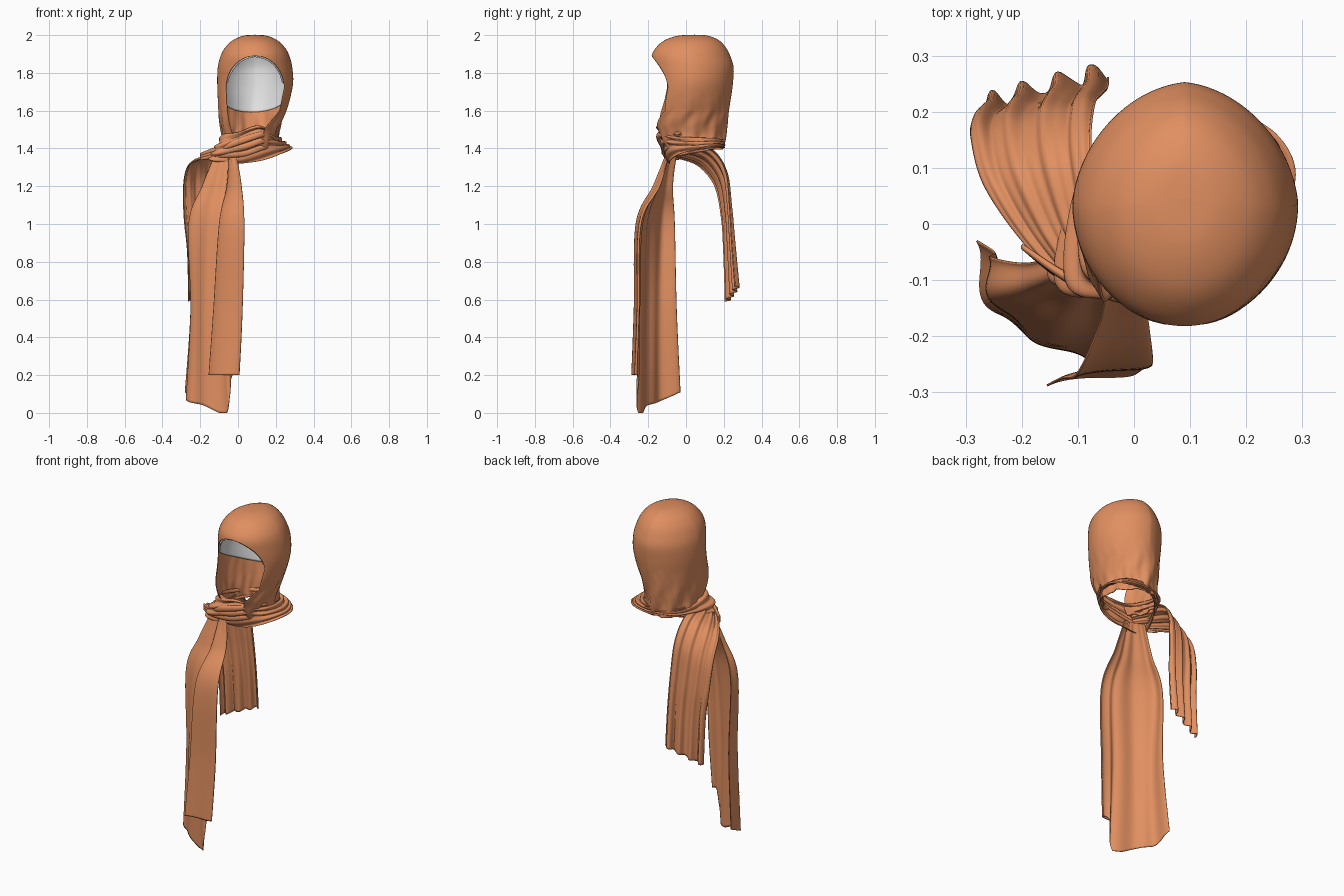
import bpy, bmesh
from math import sin, cos, pi, asin, sqrt
from mathutils import Vector

cube = bpy.data.objects.get("Cube")
if cube:
    bpy.data.objects.remove(cube, do_unlink=True)


def material(name, colour):
    mat = bpy.data.materials.new(name)
    mat.use_nodes = True
    mat.diffuse_color = (*colour, 1)
    mat.node_tree.nodes["Principled BSDF"].inputs["Base Color"].default_value = (*colour, 1)
    return mat


CLOTH = material("terracotta cloth", (0.75, 0.275, 0.117))
LINING = material("pale grey lining", (0.8, 0.8, 0.8))


def spline(points, t, closed=False):
    """Smooth value at t in 0..1 along a list of vectors."""
    n = len(points)
    spans = n if closed else n - 1
    s = t * spans
    i = min(int(s), spans - 1)
    f = s - i

    def pick(k):
        return points[k % n] if closed else points[max(0, min(n - 1, k))]
    a, b, c, d = (pick(i + k) for k in (-1, 0, 1, 2))
    return b + 0.5 * f * ((c - a) + f * ((2 * a - 5 * b + 4 * c - d) + f * (3 * (b - c) + d - a)))


def surface(name, point, nu, nv, mat, ripple=None, closed=False, thickness=0.004):
    """Grid surface from point(u, v), pushed along its normals by ripple(u, v)."""
    bm = bmesh.new()
    row = nu if closed else nu + 1
    uvs = [(i / nu, j / nv) for j in range(nv + 1) for i in range(row)]
    verts = [bm.verts.new(point(u, v)) for u, v in uvs]
    for j in range(nv):
        for i in range(nu):
            k = (i + 1) % row
            bm.faces.new([verts[j * row + i], verts[j * row + k],
                          verts[(j + 1) * row + k], verts[(j + 1) * row + i]])
    bm.normal_update()
    if ripple:
        shifts = [v.normal * ripple(*uv) for v, uv in zip(verts, uvs)]
        for v, shift in zip(verts, shifts):
            v.co += shift
    for v in verts:
        v.co.z = max(v.co.z, 0)
    for f in bm.faces:
        f.smooth = True
    bmesh.ops.remove_doubles(bm, verts=bm.verts[:], dist=0.0003)
    mesh = bpy.data.meshes.new(name)
    bm.to_mesh(mesh)
    bm.free()
    mesh.materials.append(mat)
    obj = bpy.data.objects.new(name, mesh)
    bpy.context.collection.objects.link(obj)
    solid = obj.modifiers.new("thickness", "SOLIDIFY")
    solid.thickness = thickness
    solid.offset = 0


def draped(name, rows, nu, nv, ripple, closed=False):
    """Cloth through rows of control points."""
    rows = [[Vector(p) for p in r] for r in rows]

    def point(u, v):
        return spline([spline(r, u, closed) for r in rows], v)
    surface(name, point, nu, nv, CLOTH, ripple, closed)


# Hood: height, middle x, half width, back y, front y
HOOD = [Vector(r) for r in (
    (2.0, .09, 0, .045, .045), (1.995, .09, .06, .115, -.04), (1.972, .09, .115, .172, -.11),
    (1.935, .09, .155, .208, -.155), (1.89, .09, .18, .232, -.18), (1.83, .09, .195, .25, -.18),
    (1.75, .091, .199, .247, -.174), (1.66, .084, .188, .236, -.185), (1.56, .07, .168, .222, -.2),
    (1.47, .063, .148, .208, -.165), (1.395, .07, .15, .197, -.1))]
# Lower face opening: height, right edge x, left edge x
OPENING = [(1.72, -.063, .245), (1.6, -.055, .218), (1.52, -.045, .155), (1.38, -.01, .1)]


def opening(z):
    if z >= OPENING[0][0]:
        half = 0.154 * sqrt(max(0, 1 - ((z - 1.72) / 0.17) ** 2))
        return .091 - half, .091 + half
    for top, low in zip(OPENING, OPENING[1:]):
        if z >= low[0]:
            f = (z - low[0]) / (top[0] - low[0])
            return [b + (a - b) * f for a, b in zip(top[1:], low[1:])]


def hood_point(reach, rise, scale, drop):
    """Shell of the hood; rise lifts its lower edge towards the face."""
    def point(u, v):
        z, mid_x, rx, back, front = spline(HOOD, v * (reach - rise * (2 * u - 1) ** 2))
        right, left = opening(z)
        lean = [max(-.95, min(.95, (x - mid_x) / max(rx, .01))) for x in (right, left)]
        if z >= 1.89:
            lean = [0, 0]
        start = -pi / 2 + asin(lean[1])
        a = start + (3 * pi / 2 + asin(lean[0]) - start) * u
        # the back of the head comes to a soft ridge
        size = scale * (1 - 0.1 * max(0, sin(a)) * abs(cos(a)))
        return Vector((mid_x + rx * cos(a) * size,
                       (back + front) / 2 + (back - front) / 2 * sin(a) * size, z - drop))
    return point


def hood_ripple(u, v):
    low = max(0, v - 0.66) / 0.34
    return low * (0.007 * sin(2 * pi * (7 * u + 2.5 * v)) + 0.003 * sin(2 * pi * (15 * u - 3 * v)))


surface("hood", hood_point(1, 0, 1, 0), 120, 100, CLOTH, hood_ripple)
surface("hood_lining", hood_point(.76, .17, .955, .008), 80, 70, LINING,
        lambda u, v: 0.002 * sin(9 * u + 14 * v) * v, thickness=0.002)

# Neck wrap: rings running from the gather, across the chin, round the back
draped("neck_wrap", [
    [(-.07, -.05, 1.485), (.0, -.115, 1.49), (.11, -.15, 1.52), (.185, -.08, 1.48),
     (.21, .05, 1.46), (.18, .15, 1.45), (.07, .19, 1.44), (-.05, .12, 1.44)],
    [(-.12, -.1, 1.4), (-.02, -.125, 1.42), (.11, -.125, 1.45), (.205, -.06, 1.43),
     (.255, .07, 1.425), (.215, .17, 1.425), (.08, .2, 1.42), (-.07, .13, 1.42)],
    [(-.15, -.09, 1.34), (0, -.09, 1.32), (.12, -.085, 1.335), (.22, -.03, 1.37),
     (.285, .09, 1.4), (.225, .175, 1.405), (.07, .195, 1.4), (-.06, .1, 1.39)]],
    140, 40, lambda u, v: 0.009 * sin(2 * pi * (4 * v + 2 * u)) * (1 - .5 * v), closed=True)


# Twisted rolls lying across the front of the wrap
def roll_point(lift):
    path = [Vector(p) for p in (
        (-.2, -.04, 1.345 + lift / 3), (-.1, -.105, 1.365 + lift / 2), (.03, -.105 - lift / 2, 1.375 + lift),
        (.13, -.1 - lift / 2, 1.405 + lift), (.215, -.03, 1.41 + lift))]

    def point(u, v):
        swell = 0.005 + 0.012 * sin(pi * u)
        a = 2 * pi * v
        return spline(path, u) + Vector((0, 0.6 * swell * cos(a), swell * sin(a)))
    return point


for i in range(3):
    surface(f"wrap_roll_{i + 1}", roll_point(i * 0.035), 40, 12, CLOTH)

# Short tail: over the shoulder and down the back
inner = [(-.05, -.09, 1.43), (-.07, .02, 1.425), (-.08, .145, 1.395), (-.073, .218, 1.28),
         (-.06, .24, 1.1), (-.05, .255, .9), (-.05, .275, .67)]
outer = [(-.11, -.12, 1.36), (-.2, -.03, 1.345), (-.268, .07, 1.305), (-.291, .155, 1.2),
         (-.287, .193, 1.03), (-.27, .207, .85), (-.265, .218, .59)]
draped("back_tail", zip(inner, outer), 60, 70,
       lambda u, v: (0.003 + 0.013 * v * v) * sin(2 * pi * 4 * u + 1) + 0.002 * sin(2 * pi * 9 * u))

# Long tail: hangs in front with one edge folded over
draped("front_tail", [
    [(-.12, -.05, 1.37), (-.11, -.08, 1.38), (-.08, -.09, 1.38),
     (-.05, -.1, 1.38), (-.03, -.1, 1.38), (-.01, -.09, 1.37), (-.05, -.11, 1.36)],
    [(-.19, -.07, 1.2), (-.18, -.11, 1.2), (-.12, -.14, 1.2),
     (-.06, -.15, 1.2), (-.02, -.15, 1.2), (.015, -.14, 1.2), (-.06, -.175, 1.2)],
    [(-.255, -.06, 1), (-.25, -.13, 1), (-.16, -.19, 1),
     (-.06, -.22, 1), (-.015, -.235, 1), (.028, -.24, 1), (-.1, -.265, 1)],
    [(-.25, -.05, .55), (-.24, -.14, .55), (-.18, -.2, .55),
     (-.08, -.24, .55), (-.03, -.25, .55), (.018, -.25, .55), (-.13, -.275, .55)],
    [(-.28, -.03, .11), (-.26, -.14, .06), (-.18, -.2, .04),
     (-.06, -.25, 0), (-.035, -.256, .19), (0, -.262, .2), (-.155, -.288, .2)]],
    100, 80, lambda u, v: 0.004 * sin(2 * pi * 5 * u) * (.5 + v))
